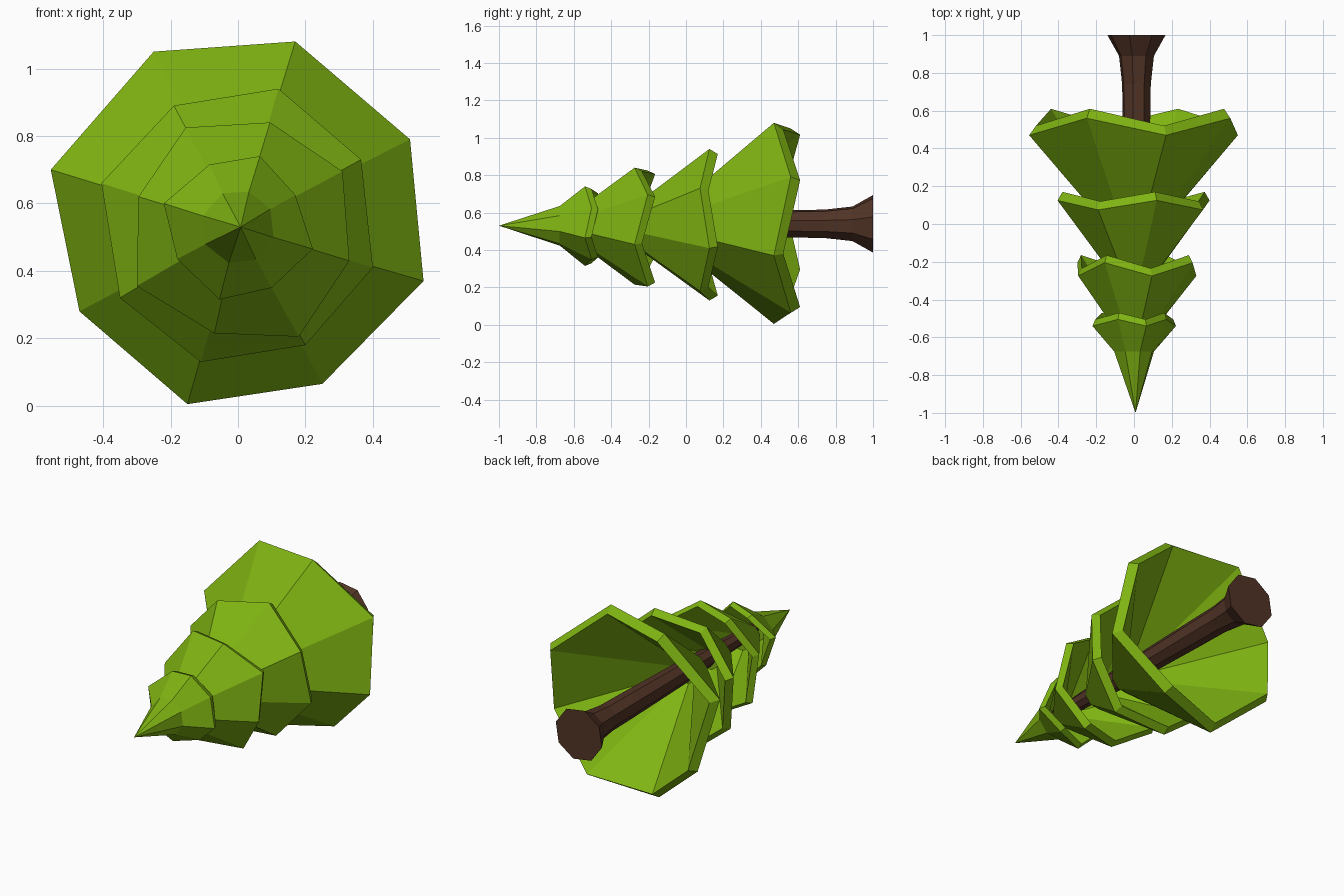
import bpy, bmesh, math

if "Cube" in bpy.data.objects:
    bpy.data.objects.remove(bpy.data.objects["Cube"])

CZ = 0.53  # height of the tree axis; the tree lies along y, tip towards -y


def material(name, rgb):
    m = bpy.data.materials.new(name)
    m.diffuse_color = (*rgb, 1)
    m.use_nodes = True
    m.node_tree.nodes["Principled BSDF"].inputs["Base Color"].default_value = m.diffuse_color
    return m


GREEN = material("leaf green", (0.212, 0.455, 0.006))
BROWN = material("bark brown", (0.083, 0.034, 0.019))


def loft(name, rings, mat, tip=None):
    """Skin a list of equal-sized rings, closing both ends (optional pointed start)."""
    bm = bmesh.new()
    loops = [[bm.verts.new(p) for p in ring] for ring in rings]
    n = len(loops[0])
    for a, b in zip(loops, loops[1:]):
        for i in range(n):
            j = (i + 1) % n
            bm.faces.new((a[i], a[j], b[j], b[i]))
    if tip:
        t = bm.verts.new(tip)
        for i in range(n):
            bm.faces.new((t, loops[0][(i + 1) % n], loops[0][i]))
    else:
        bm.faces.new(loops[0])
    bm.faces.new(loops[-1])
    bmesh.ops.recalc_face_normals(bm, faces=bm.faces)
    me = bpy.data.meshes.new(name)
    bm.to_mesh(me)
    bm.free()
    me.materials.append(mat)
    ob = bpy.data.objects.new(name, me)
    bpy.context.collection.objects.link(ob)
    return ob


def tier(name, rim, ys, lip, top_y, top_r, inner_y, tip=None):
    """Hollow eight-sided skirt: narrow top, zigzag rim, thick lip, inner cone."""
    def small(y, r):
        out = []
        for x, z in rim:
            d = math.hypot(x, z - CZ)
            out.append((x / d * r, y, CZ + (z - CZ) / d * r))
        return out
    outer = [(x, ys[i % 2], z) for i, (x, z) in enumerate(rim)]
    inner = [(x * 0.935, ys[i % 2] + lip, CZ + (z - CZ) * 0.935)
             for i, (x, z) in enumerate(rim)]
    loft(name, [small(top_y, top_r), outer, inner, small(inner_y, 0.06)], GREEN, tip)


# Foliage tiers, from the trunk to the tip
tier("bottom_foliage",
     [(.17, 1.08), (.51, .79), (.55, .37), (.25, .065),
      (-.15, .005), (-.47, .28), (-.555, .70), (-.25, 1.05)],
     (.47, .56), .05, -.09, .08, 0.0)
tier("lower_middle_foliage",
     [(.12, .94), (.365, .73), (.40, .41), (.20, .18),
      (-.11, .13), (-.35, .32), (-.405, .66), (-.19, .89)],
     (.125, .075), .045, -.32, .08, -.22)
tier("upper_middle_foliage",
     [(.095, .84), (.31, .695), (.33, .43), (.18, .205),
      (-.07, .215), (-.30, .355), (-.295, .62), (-.155, .825)],
     (-.275, -.205), .04, -.62, .06, -.52)
tier("top_foliage",
     [(.065, .74), (.17, .625), (.222, .465), (.10, .35),
      (-.055, .315), (-.18, .435), (-.22, .60), (-.085, .715)],
     (-.54, -.505), .035, -.675, .11, -.66, tip=(.008, -1, CZ))

# Trunk: thin inside the foliage, flared at the foot
profile = [(-.68, .035), (.0, .062), (.55, .075), (.74, .078), (.89, .095), (1.0, .158)]
loft("trunk",
     [[(.013 + r * math.cos(math.tau * (k + .3) / 8), y,
        .54 + r * math.sin(math.tau * (k + .3) / 8)) for k in range(8)]
      for y, r in profile], BROWN)
